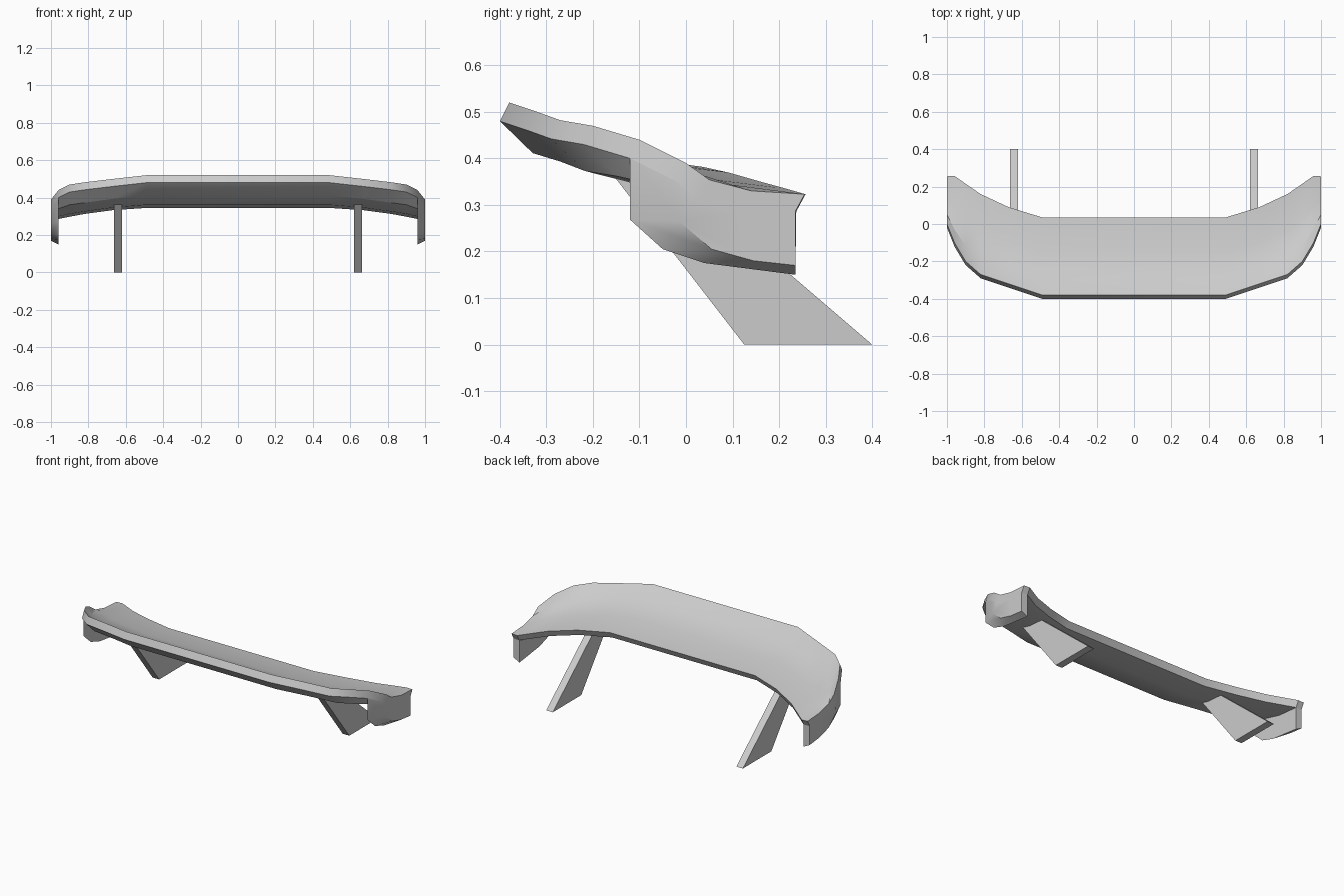
import bpy
import bmesh
from math import radians
from mathutils import Vector

default_cube = bpy.data.objects.get("Cube")
if default_cube:
    bpy.data.objects.remove(default_cube, do_unlink=True)

# One plain grey for every part
grey = bpy.data.materials.new("plain_grey")
grey.use_nodes = True
colour = (0.6, 0.6, 0.6, 1)
grey.diffuse_color = colour
grey.node_tree.nodes["Principled BSDF"].inputs["Base Color"].default_value = colour


def loft(name, sections, smooth=True):
    """Skin a row of (x, [(y, z), ...]) outlines and cap both ends."""
    bm = bmesh.new()
    rings = [[bm.verts.new((x, y, z)) for y, z in outline] for x, outline in sections]
    for near, far in zip(rings, rings[1:]):
        for i in range(len(near)):
            j = (i + 1) % len(near)
            bm.faces.new((near[i], near[j], far[j], far[i]))
    bm.faces.new(rings[0])
    bm.faces.new(rings[-1])
    bmesh.ops.recalc_face_normals(bm, faces=bm.faces)
    mesh = bpy.data.meshes.new(name)
    bm.to_mesh(mesh)
    bm.free()
    mesh.materials.append(grey)
    part = bpy.data.objects.new(name, mesh)
    bpy.context.collection.objects.link(part)
    bpy.ops.object.select_all(action="DESELECT")
    part.select_set(True)
    bpy.context.view_layer.objects.active = part
    if smooth:
        bpy.ops.object.shade_smooth_by_angle(angle=radians(30))
    return part


def sagged(start, end, t, depth):
    """Point along a chord, dropped in proportion to the chord length."""
    point = start.lerp(end, t)
    point.y -= depth * (end.x - start.x)
    return point


def wing_section(lip, rear):
    """Concave blade outline from its raised lip and trailing edge."""
    lip, rear = Vector(lip), Vector(rear)
    lip_low = lip + Vector((-0.02, -0.04))
    rear_low = rear + Vector((-0.02, -0.037))
    return [lip_low, lip,
            sagged(lip, rear, 0.2, 0.09), sagged(lip, rear, 0.55, 0.09),
            rear, rear_low,
            sagged(lip_low, rear_low, 0.6, 0.09),
            sagged(lip_low, rear_low, 0.17, 0.11)]


# Wing blade: half-span stations, mirrored into the full span
half_span = [
    (0.49, wing_section((-0.38, 0.52), (0.035, 0.382))),
    (0.67, wing_section((-0.32, 0.5), (0.09, 0.37))),
    (0.82, wing_section((-0.27, 0.482), (0.16, 0.35))),
    (0.9, wing_section((-0.2, 0.47), (0.215, 0.335))),
    (0.96, wing_section((-0.1, 0.44), (0.257, 0.323))),
    (1.0, wing_section((0, 0.39), (0.255, 0.323))),
]
mirrored = [(-x, outline) for x, outline in reversed(half_span)]
loft("wing_blade", mirrored + half_span)

# End plates: swept lower edge below each wing tip
inner_edge = [(-0.12, 0.268), (-0.05, 0.205), (0.04, 0.175), (0.235, 0.15)]
outer_edge = [(-0.015, 0.265), (0.055, 0.205), (0.145, 0.18), (0.235, 0.17)]


def plate_section(wing_outline, lower_edge):
    """Join the underside of the blade to the lower edge of the plate."""
    lip_low = wing_outline[0]
    underside = wing_outline[5:]
    return [lip_low] + lower_edge + underside


for side, label in ((1, "left"), (-1, "right")):
    inner, outer = half_span[-2], half_span[-1]
    loft(label + "_end_plate", [
        (side * inner[0], plate_section(inner[1], inner_edge)),
        (side * outer[0], plate_section(outer[1], outer_edge)),
    ])

    # Raked support strut, its top buried in the blade
    strut = [(0.125, 0), (0.4, 0), (-0.02, 0.36), (-0.155, 0.362)]
    loft(label + "_strut", [(side * 0.62, strut), (side * 0.664, strut)], smooth=False)
